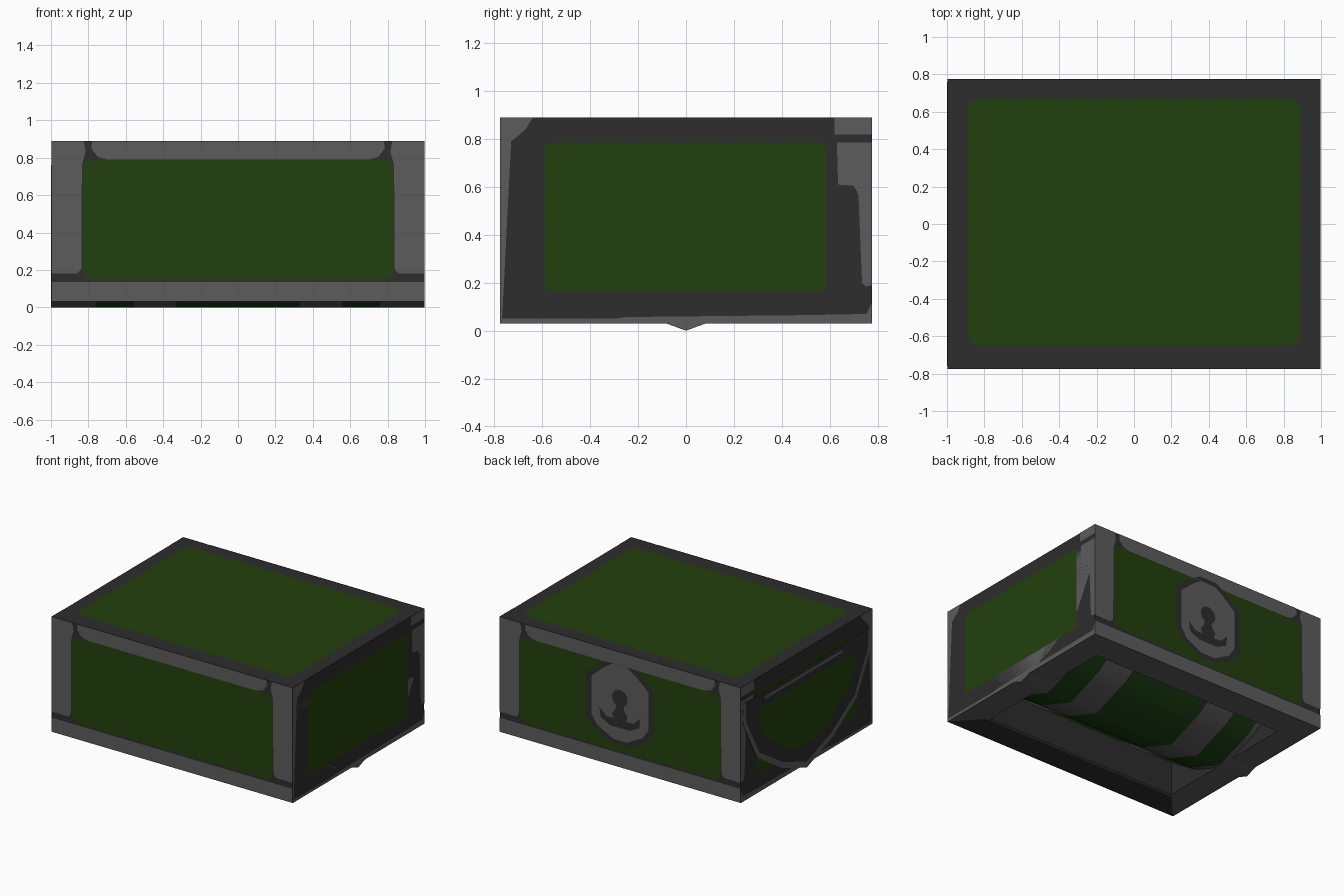
import bpy, bmesh, math
from mathutils import Vector

if "Cube" in bpy.data.objects:
    bpy.data.objects.remove(bpy.data.objects["Cube"])


def material(name, rgb):
    m = bpy.data.materials.new(name)
    m.diffuse_color = (*rgb, 1)
    m.use_nodes = True
    m.node_tree.nodes["Principled BSDF"].inputs["Base Color"].default_value = m.diffuse_color
    return m


DARK = material("dark iron", (0.026, 0.026, 0.026))
LIGHT = material("light iron", (0.107, 0.107, 0.107))
GREEN = material("green panel", (0.016, 0.051, 0.0044))
LID_GREEN = material("lid green", (0.0116, 0.0545, 0.007))

HX, HY, Z0, Z1 = 0.996, 0.776, 0.03, 0.89     # body shell
IX, IY = 0.80, 0.56                           # opening


def make(name, bm, mats):
    me = bpy.data.meshes.new(name)
    bm.normal_update()
    bm.to_mesh(me)
    bm.free()
    for m in mats:
        me.materials.append(m)
    ob = bpy.data.objects.new(name, me)
    bpy.context.collection.objects.link(ob)
    return ob


# side: (2D point, offset) -> 3D, and outward direction
SIDES = {
    "front": (lambda a, b, o: (a, -HY - o, b), Vector((0, -1, 0))),
    "back": (lambda a, b, o: (a, HY + o, b), Vector((0, 1, 0))),
    "right": (lambda a, b, o: (HX + o, a, b), Vector((1, 0, 0))),
    "left": (lambda a, b, o: (-HX - o, a, b), Vector((-1, 0, 0))),
    "top": (lambda a, b, o: (a, b, Z1 + o), Vector((0, 0, 1))),
}


def plate(name, side, pts, mat, off=0.002):
    place, out = SIDES[side]
    bm = bmesh.new()
    f = bm.faces.new([bm.verts.new(place(a, b, off)) for a, b in pts])
    f.normal_update()
    if f.normal.dot(out) < 0:
        f.normal_flip()
    return make(side + "_" + name, bm, [mat])


def rounded(a0, a1, b0, b1, r):
    pts = []
    for k, (ca, cb) in enumerate([(a1 - r, b1 - r), (a0 + r, b1 - r),
                                  (a0 + r, b0 + r), (a1 - r, b0 + r)]):
        for i in range(4):
            t = math.radians(90 * k + 30 * i)
            pts.append((ca + r * math.cos(t), cb + r * math.sin(t)))
    return pts


def rect(a0, a1, b0, b1):
    return [(a0, b0), (a1, b0), (a1, b1), (a0, b1)]


def mirrored(half):
    return half + [(-a, b) for a, b in reversed(half) if abs(a) > 1e-6]


# body: outer shell, open rim underneath and inner walls
bm = bmesh.new()


def ring(x, y, z):
    return [bm.verts.new(p) for p in ((-x, -y, z), (x, -y, z), (x, y, z), (-x, y, z))]


top, low = ring(HX, HY, Z1), ring(HX, HY, Z0)
lip, inner, deep = ring(IX + .02, IY + .02, Z0), ring(IX, IY, Z0), ring(IX, IY, 0.45)
bm.faces.new(top)
for up, dn in ((top, low), (low, lip), (lip, inner), (inner, deep)):
    for i in range(4):
        j = (i + 1) % 4
        f = bm.faces.new((up[i], dn[i], dn[j], up[j]))
        if up is lip or (up is low and i != 0):
            f.material_index = 1
make("body", bm, [DARK, LIGHT])

# top panel
plate("panel", "top", rounded(-.89, .89, -.65, .67, .06), GREEN)

# front and back: green panel, bottom rail, top rail, corner posts
post = [(1, .18), (.86, .18), (.837, .205), (.835, .76), (.815, .83), (.825, Z1), (1, Z1)]
for side in ("front", "back"):
    plate("panel", side, rounded(-.83, .83, .15, .79, .05), GREEN)
    plate("bottom_rail", side, rect(-HX, HX, Z0, .135), LIGHT)
    plate("top_rail", side, mirrored([(.78, Z1), (.785, .85), (.75, .805), (.70, .79)]),
          LIGHT, 0.003)
    for s in (1, -1):
        plate("post", side, [(s * min(a, HX), b) for a, b in post], LIGHT)

# ends: green panel and worn light edges
for side in ("right", "left"):
    plate("panel", side, rounded(-.59, .585, .165, .785, .03), GREEN)
    plate("front_edge", side, [(-HY, Z1), (-.64, Z1), (-.67, .84), (-.73, .79), (-.745, .5),
                               (-.76, .2), (-.768, .05), (-HY, .05)], LIGHT)
    plate("bottom_edge", side, [(-HY, Z0), (HY, Z0), (HY, .12), (.755, .07), (.5, .065),
                                (-.25, .057), (-.3, .05), (-HY, .05)], LIGHT)
    plate("back_corner", side, rect(.62, HY, .82, Z1), LIGHT)
    plate("back_edge", side, [(.63, .785), (.635, .61), (.70, .605), (.72, .57), (.735, .2),
                              (.75, .185), (HY, .19), (HY, .785)], LIGHT)

# lock plate on the back, with keyhole shape
badge = mirrored([(.06, .79), (.13, .745), (.235, .655), (.235, .37), (.19, .3), (.06, .23)])
plate("lock_border", "back", [(a * 1.2, .51 + (b - .51) * 1.12) for a, b in badge], DARK, 0.003)
plate("lock_plate", "back", badge, LIGHT, 0.004)
circle = [(.065 * math.cos(math.tau * i / 12), .545 + .065 * math.sin(math.tau * i / 12))
          for i in range(12)]
plate("keyhole", "back", circle, DARK, 0.005)
plate("keyhole_foot", "back",
      mirrored([(.03, .50), (.035, .46), (.065, .42), (.05, .385), (.11, .385), (.17, .44),
                (.16, .365), (.08, .325)]), DARK, 0.005)

# sunken barrel lid: profile swept along x, banded by x position
half = [(.76, .76), (.75, .6), (.59, .3), (.30, .11), (0, 0)]
profile = half + [(-a, b) for a, b in reversed(half[:-1])]
cuts = [-1, -.76, -.75, -.57, -.56, -.33, -.32, .32, .33, .56, .57, .75, .76, .996]
bm = bmesh.new()
rows = [[bm.verts.new((x, y, z)) for y, z in profile] for x in cuts]
for i in range(len(cuts) - 1):
    mid = abs((cuts[i] + cuts[i + 1]) / 2)
    width = cuts[i + 1] - cuts[i]
    if width < .02:
        idx = 2
    elif mid > .76 or .33 < mid < .56:
        idx = 1
    else:
        idx = 0
    for j in range(len(profile) - 1):
        f = bm.faces.new((rows[i][j], rows[i + 1][j], rows[i + 1][j + 1], rows[i][j + 1]))
        f.material_index = idx
        f.smooth = True
for r in (rows[0], rows[-1]):
    bm.faces.new(r).material_index = 1
bm.faces.new((rows[0][0], rows[0][-1], rows[-1][-1], rows[-1][0])).material_index = 2
bmesh.ops.recalc_face_normals(bm, faces=bm.faces[:])
make("lid", bm, [LID_GREEN, LIGHT, DARK])

# lid end details, showing through the left end
plate("lid_end_field", "left", [(a * .955, .76 + (b - .76) * .94) for a, b in profile],
      DARK, 0.005)
plate("lid_end_panel", "left",
      mirrored([(.53, .65), (.59, .615), (.5, .43), (.26, .235), (.1, .185)]), GREEN, 0.006)
plate("lid_end_stripe", "left", rect(-.42, .5, .70, .722), LIGHT, 0.006)
